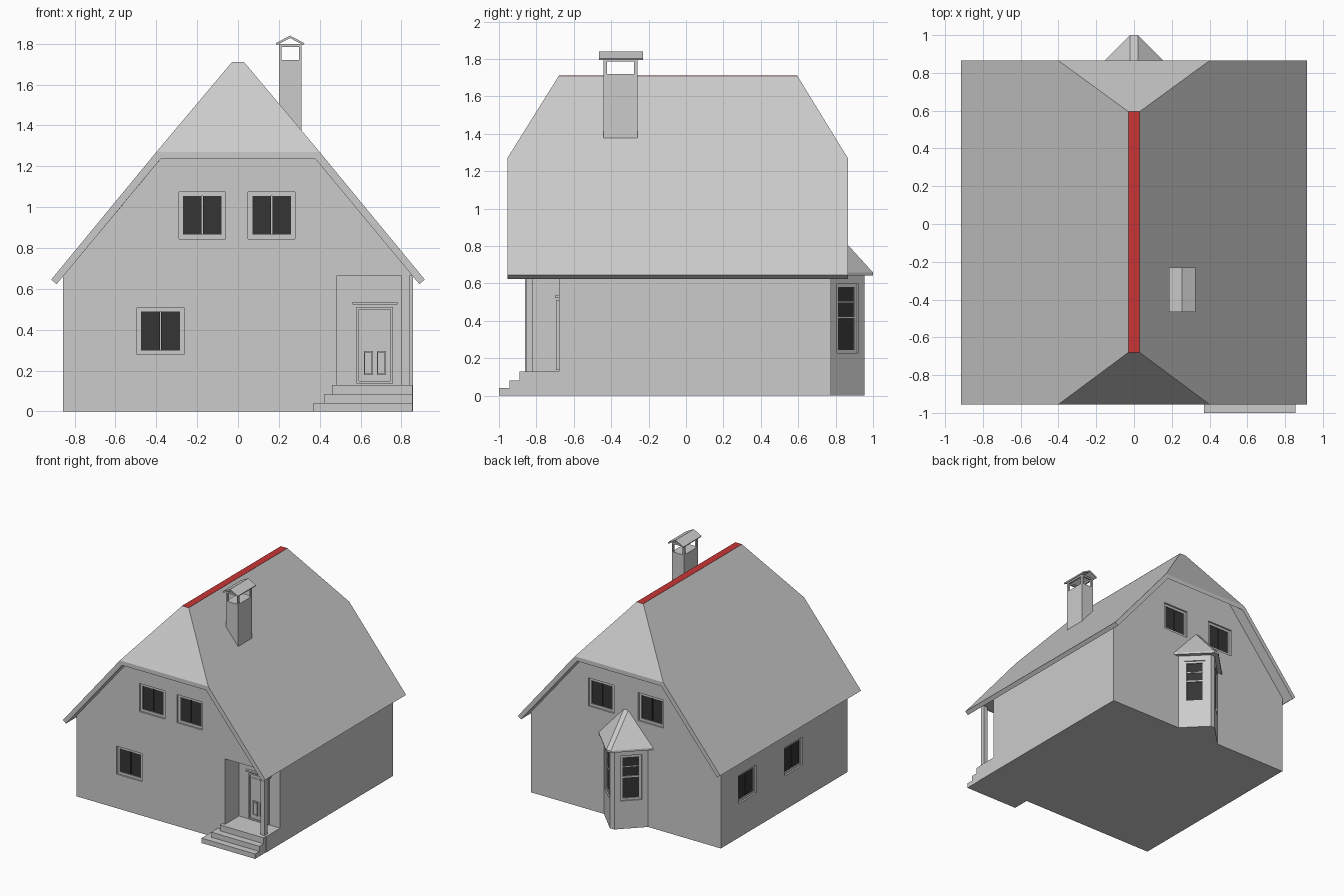
import bpy, bmesh
from math import radians
from mathutils import Matrix, Vector

cube = bpy.data.objects.get("Cube")
if cube:
    bpy.data.objects.remove(cube)


def material(name, color):
    m = bpy.data.materials.new(name)
    m.use_nodes = True
    m.diffuse_color = (*color, 1)
    bsdf = next(n for n in m.node_tree.nodes if n.type == 'BSDF_PRINCIPLED')
    bsdf.inputs["Base Color"].default_value = (*color, 1)
    return m


GREY = material("plaster grey", (0.6, 0.6, 0.6))
DARK = material("dark glass", (0.035, 0.035, 0.035))
RED = material("ridge red", (0.58, 0.036, 0.036))


def add_hull(bm, points):
    """Convex solid around the given points."""
    verts = [bm.verts.new(p) for p in points]
    bmesh.ops.convex_hull(bm, input=verts)


def solids(name, groups, mat=GREY, matrix=Matrix()):
    """One object made of convex solids."""
    bm = bmesh.new()
    for points in groups:
        add_hull(bm, [matrix @ Vector(p) for p in points])
    bmesh.ops.dissolve_limit(bm, angle_limit=radians(0.5), verts=bm.verts, edges=bm.edges)
    bmesh.ops.recalc_face_normals(bm, faces=bm.faces)
    mesh = bpy.data.meshes.new(name)
    bm.to_mesh(mesh)
    bm.free()
    mesh.materials.append(mat)
    ob = bpy.data.objects.new(name, mesh)
    bpy.context.collection.objects.link(ob)
    return ob


def box(x0, x1, y0, y1, z0, z1):
    return [(x, y, z) for x in (x0, x1) for y in (y0, y1) for z in (z0, z1)]


def prism(outline, z0, z1):
    return [(x, y, z) for x, y in outline for z in (z0, z1)]


def cut(target, groups):
    """Cut convex solids out of the target, then drop the cutter."""
    cutter = solids("cutter", groups)
    cutter.hide_render = True
    mod = target.modifiers.new("openings", 'BOOLEAN')
    mod.operation, mod.solver, mod.object = 'DIFFERENCE', 'EXACT', cutter
    bpy.context.view_layer.objects.active = target
    bpy.ops.object.modifier_apply(modifier=mod.name)
    bpy.data.objects.remove(cutter)


def place(x, y, z, turn):
    """Window space: local y points into the wall."""
    return Matrix.Translation((x, y, z)) @ Matrix.Rotation(radians(turn), 4, 'Z')


def opening(m, w, h, depth=0.03):
    return [m @ Vector(p) for p in box(-w, w, -0.02, depth, -h, h)]


def frame_bars(w, h, t, y0, y1):
    return [box(s * (w - t), s * w, y0, y1, -h, h) for s in (-1, 1)] + \
           [box(-w, w, y0, y1, s * (h - t), s * h) for s in (-1, 1)]


# House body with gables
WALL, FRONT, BACK = 0.858, -0.86, 0.775
gable = [(WALL, 0), (WALL, 0.67), (0.27, 1.365)]
body = solids("house_walls", [[(s * x, y, z) for s in (-1, 1) for x, z in gable
                               for y in (FRONT, BACK)]])

# Casement windows
W = 0.115
spots = [("upper_front_right", place(-0.175, FRONT, 0.96, 0)),
         ("upper_front_left", place(0.165, FRONT, 0.96, 0)),
         ("lower_front", place(-0.38, FRONT, 0.393, 0)),
         ("upper_back_left", place(0.225, BACK, 0.96, 180)),
         ("upper_back_right", place(-0.225, BACK, 0.96, 180)),
         ("side_rear", place(-WALL, 0.43, 0.393, -90)),
         ("side_front", place(-WALL, -0.165, 0.393, -90))]
porch = box(0.485, 1, -1, -0.68, 0.13, 0.665)
cut(body, [porch] + [opening(m, W, W) for _, m in spots])
for name, m in spots:
    bars = frame_bars(W, W, 0.02, 0.014, 0.032)
    solids(name + "_window_frame", bars, GREY, m)
    panes = [box(s * 0.003, s * 0.096, 0.02, 0.031, -0.096, 0.096) for s in (-1, 1)]
    solids(name + "_window_panes", panes, DARK, m)

# Half-hipped roof: slabs for slopes, hips and the ridge
ends = [(-0.955, -0.68), (0.865, 0.595)]
EAVE = [(0.915, 0.645), (0.888, 0.623)]
HIP = [(0.40, 1.27), (0.38, 1.235)]
TOP = [(0.03, 1.71), (0.03, 1.655)]
for s, side in ((1, "left"), (-1, "right")):
    pts = []
    for y, ridge_y in ends:
        pts += [(s * x, y, z) for x, z in EAVE + HIP]
        pts += [(s * x, ridge_y, z) for x, z in TOP]
    solids("roof_slope_" + side, [pts])
for (y, ridge_y), side in zip(ends, ("front", "back")):
    pts = [(s * x, y, z) for s in (-1, 1) for x, z in HIP]
    pts += [(s * x, ridge_y, z) for s in (-1, 1) for x, z in TOP]
    solids("roof_hip_" + side, [pts])
solids("roof_ridge", [box(-0.03, 0.03, ends[0][1], ends[1][1], 1.69, 1.711)], RED)

# Chimney: shaft, corner posts and gabled cap
CX, CY = 0.255, -0.35
solids("chimney_shaft", [box(0.2, 0.31, -0.44, -0.26, 1.25, 1.72)])
posts = []
for sx in (-1, 1):
    for sy in (-1, 1):
        x, y = CX + sx * 0.055, CY + sy * 0.09
        posts.append(box(x, x - sx * 0.012, y, y - sy * 0.018, 1.7, 1.8))
rails = [[(x + CX, y + CY, z + 1.79) for x, y, z in bar] for bar in
         [box(s * 0.043, s * 0.055, -0.09, 0.09, -0.005, 0.008) for s in (-1, 1)] +
         [box(-0.055, 0.055, s * 0.075, s * 0.09, -0.005, 0.008) for s in (-1, 1)]]
solids("chimney_posts", posts + rails)
cap = [[(CX + s * x, y, z) for x, z in ((0, 1.84), (0, 1.828), (0.07, 1.803), (0.066, 1.793))
        for y in (-0.465, -0.23)] for s in (-1, 1)]
solids("chimney_cap", cap)

# Angled bay at the back with its own roof
def bay_outline(x, y):
    return [(x, BACK), (0.02, y), (-0.02, y), (-x, BACK)]


bay = solids("bay_walls", [prism(bay_outline(0.2, 0.955) + [(0.2, 0.7), (-0.2, 0.7)], 0, 0.65)])
bay_spots = [("bay_left", place(0.11, 0.865, 0.412, 135)),
             ("bay_right", place(-0.11, 0.865, 0.412, -135))]
BW, BH = 0.08, 0.184
cut(bay, [opening(m, BW, BH, 0.025) for _, m in bay_spots])
for name, m in bay_spots:
    bars = frame_bars(BW, BH, 0.018, 0.01, 0.027) + [box(-BW, BW, 0.01, 0.027, 0, 0.012)]
    bars += [box(-BW, BW, 0.014, 0.027, 0.085, 0.091)]
    solids(name + "_window_frame", bars, GREY, m)
    solids(name + "_window_panes", [box(-0.062, 0.062, 0.017, 0.026, -0.166, 0.166)], DARK, m)
eaves = bay_outline(0.245, 1.0)
solids("bay_roof", [prism(eaves, 0.642, 0.658) + [(s * 0.02, BACK, 0.905) for s in (-1, 1)]])

# Porch: steps, corner post and panelled door
steps = [(0.37, -1.0, 0, 0.04), (0.42, -0.945, 0.04, 0.082), (0.46, -0.89, 0.082, 0.13)]
solids("porch_steps", [box(x, 0.855, y, FRONT + 0.01, z0, z1) for x, y, z0, z1 in steps])
solids("porch_post", [box(0.8, 0.84, -0.855, -0.82, 0.13, 0.67)])
door = place(0.67, -0.68, 0.323, 0)
solids("door_frame", frame_bars(0.09, 0.187, 0.012, -0.014, 0.005), GREY, door)
solids("door_leaf", [box(-0.08, 0.08, -0.006, 0.005, -0.18, 0.18)], GREY, door)
solids("door_lintel", [box(-0.11, 0.11, -0.02, 0.005, 0.2, 0.212)], GREY, door)
solids("door_upper_panel", [box(-0.06, 0.06, -0.01, 0, 0, 0.157)], GREY, door)
for s, side in ((-1, "right"), (1, "left")):
    m = door @ Matrix.Translation((s * 0.032, 0, -0.086))
    solids("door_lower_panel_" + side,
           frame_bars(0.022, 0.058, 0.006, -0.014, 0) + [box(-0.012, 0.012, -0.012, 0, -0.045, 0.045)],
           GREY, m)
